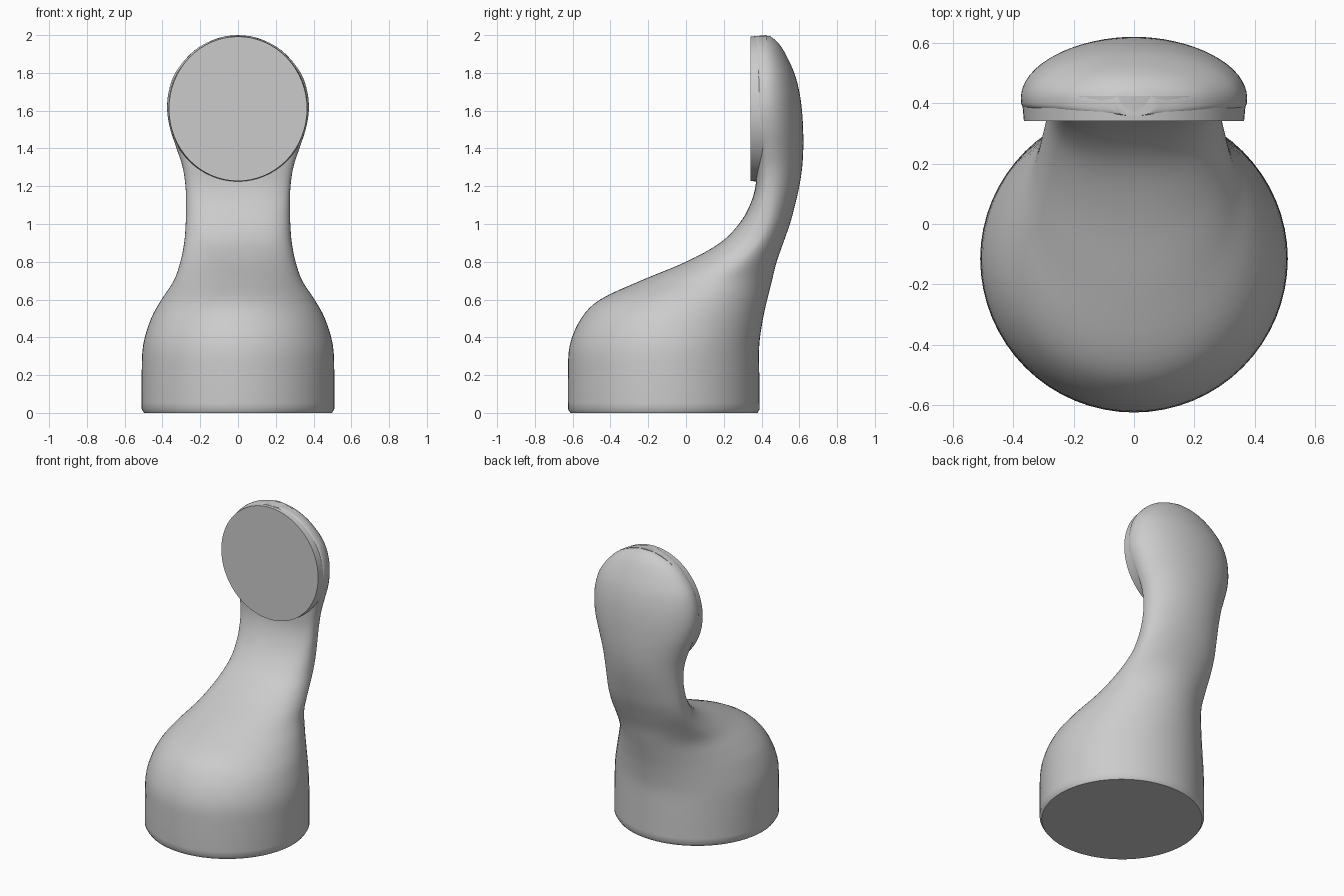
import bpy, bmesh, math
from mathutils import Vector

cube = bpy.data.objects.get("Cube")
if cube:
    bpy.data.objects.remove(cube, do_unlink=True)

grey = bpy.data.materials.new("plain grey")
grey.use_nodes = True
COLOUR = (0.6, 0.6, 0.6, 1)
grey.diffuse_color = COLOUR
grey.node_tree.nodes["Principled BSDF"].inputs["Base Color"].default_value = COLOUR

SIDES = 64
STEPS = 4


def finish(name, bm, angle):
    bmesh.ops.recalc_face_normals(bm, faces=bm.faces)
    mesh = bpy.data.meshes.new(name)
    bm.to_mesh(mesh)
    bm.free()
    mesh.materials.append(grey)
    obj = bpy.data.objects.new(name, mesh)
    bpy.context.collection.objects.link(obj)
    bpy.ops.object.select_all(action='DESELECT')
    obj.select_set(True)
    bpy.context.view_layer.objects.active = obj
    bpy.ops.object.shade_smooth_by_angle(angle=math.radians(angle))
    return obj


def blend(a, b, c, d, t):
    # Smooth curve through b and c
    return b + 0.5 * t * (c - a + t * (2*a - 5*b + 4*c - d + t * (3*(b - c) + d - a)))


def ring(bm, z, width, front, back, widest, power):
    # Round back half, front half squared off by the power
    verts = []
    for i in range(SIDES):
        a = 2 * math.pi * i / SIDES
        c, s = math.cos(a), math.sin(a)
        e = 1 if s > 0 else 2 / power
        depth = back - widest if s > 0 else widest - front
        x = math.copysign(abs(c) ** e, c) * width
        y = widest + math.copysign(abs(s) ** e, s) * depth
        verts.append(bm.verts.new((x, y, z)))
    return verts


# Body: height, half width, front, back, widest depth, front squareness
sections = [
    (0.02, .51, -.625, .39, -.115, 2),
    (0.20, .51, -.625, .388, -.115, 2),
    (0.36, .502, -.615, .388, -.11, 2),
    (0.50, .46, -.555, .408, -.08, 2),
    (0.60, .405, -.455, .43, 0, 2),
    (0.70, .34, -.24, .455, .13, 2),
    (0.80, .305, .00, .48, .27, 2.1),
    (0.90, .285, .18, .515, .37, 2.3),
    (1.00, .277, .28, .55, .42, 2.6),
    (1.10, .275, .338, .577, .44, 2.8),
    (1.20, .278, .368, .60, .45, 3),
    (1.30, .293, .372, .615, .45, 3),
    (1.40, .325, .37, .621, .44, 3),
    (1.50, .358, .365, .62, .43, 4),
    (1.60, .375, .36, .614, .42, 4),
    (1.70, .367, .36, .60, .42, 4),
    (1.80, .332, .36, .573, .42, 4),
    (1.90, .252, .36, .527, .415, 4),
    (1.96, .165, .36, .487, .41, 4),
    (1.995, .065, .36, .445, .40, 3),
]

bm = bmesh.new()
rings = [ring(bm, 0, .497, -.612, .378, -.115, 2)]
last = len(sections) - 1
for k in range(last):
    pts = [sections[min(max(k + j, 0), last)] for j in (-1, 0, 1, 2)]
    for step in range(STEPS):
        rings.append(ring(bm, *[blend(*v, step / STEPS) for v in zip(*pts)]))
rings.append(ring(bm, *sections[last]))
for low, high in zip(rings, rings[1:]):
    for i in range(SIDES):
        j = (i + 1) % SIDES
        bm.faces.new((low[i], low[j], high[j], high[i]))
bm.faces.new(rings[0])
bm.faces.new(rings[-1])
finish("curved_body", bm, 40)

# Flat round face at the front of the head
bm = bmesh.new()
bmesh.ops.create_cone(bm, cap_ends=True, segments=SIDES, radius1=1, radius2=1, depth=1)
for v in bm.verts:
    x, y, z = v.co
    forward = z > 0
    size = 0.98 if forward else 1
    v.co = Vector((x * .373 * size, .342 if forward else .425, 1.61 + y * .39 * size))
finish("round_face", bm, 40)
